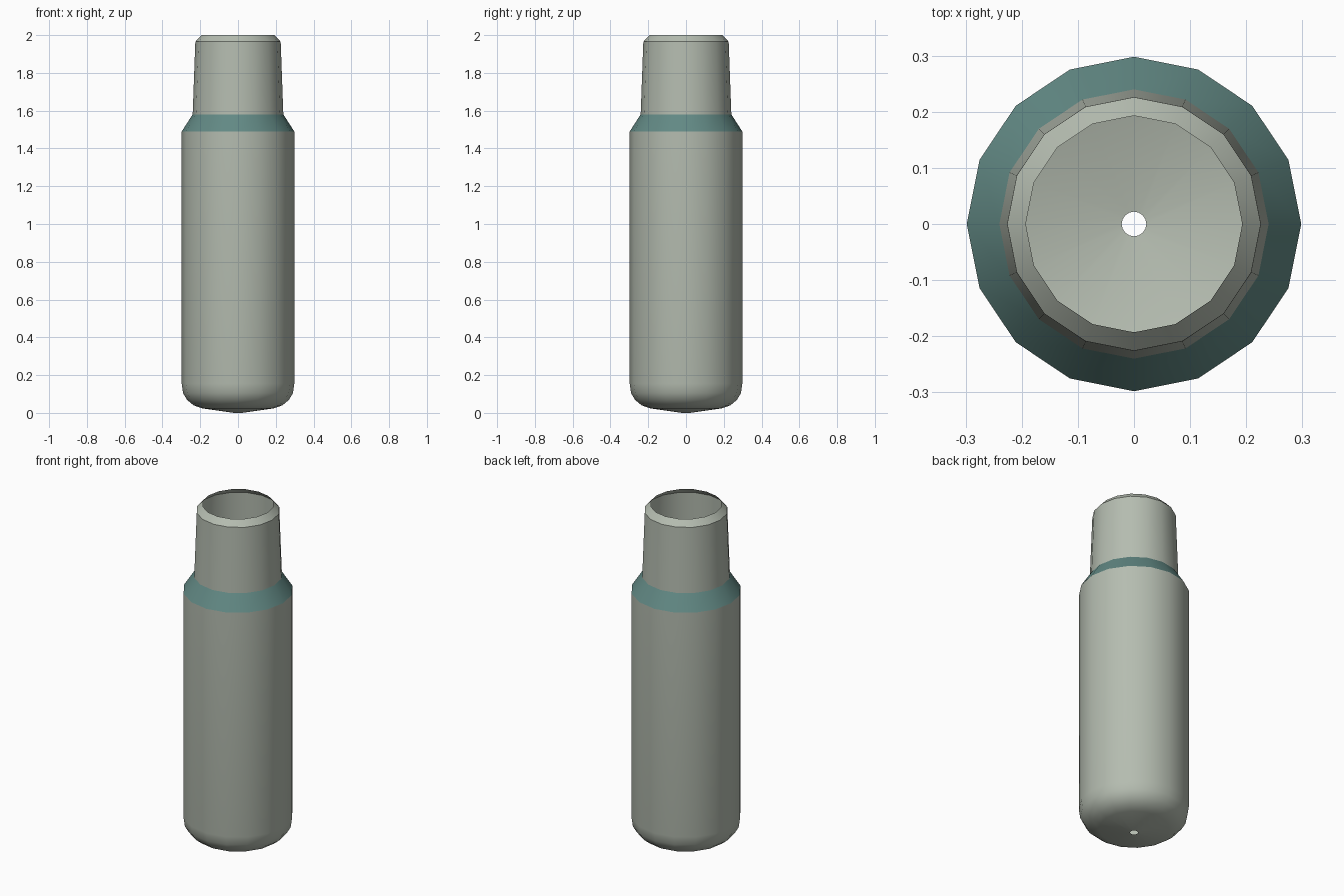
import bpy, bmesh, math

if "Cube" in bpy.data.objects:
    bpy.data.objects.remove(bpy.data.objects["Cube"])

SIDES = 16


def material(name, colour):
    mat = bpy.data.materials.new(name)
    mat.diffuse_color = (*colour, 1.0)
    mat.use_nodes = True
    mat.node_tree.nodes["Principled BSDF"].inputs["Base Color"].default_value = mat.diffuse_color
    return mat


grey = material("pale_grey_green", (0.46, 0.505, 0.435))
teal = material("muted_teal", (0.122, 0.25, 0.232))

# Open shell profile: (radius, height), from the bottom hole up to the rim
profile = [(0.022, 0.0), (0.19, 0.024), (0.235, 0.04), (0.269, 0.068),
           (0.291, 0.105), (0.298, 0.155), (0.298, 1.49),
           (0.24, 1.58), (0.226, 1.965), (0.193, 2.0)]
SHOULDER = 6  # profile segment forming the coloured shoulder band

bm = bmesh.new()
rings = []
for r, z in profile:
    ring = []
    for i in range(SIDES):
        a = 2 * math.pi * i / SIDES
        ring.append(bm.verts.new((r * math.cos(a), r * math.sin(a), z)))
    rings.append(ring)

# Skin the rings with outward-facing quads
for k in range(len(rings) - 1):
    low, high = rings[k], rings[k + 1]
    for i in range(SIDES):
        j = (i + 1) % SIDES
        face = bm.faces.new((low[i], low[j], high[j], high[i]))
        face.material_index = 1 if k == SHOULDER else 0

mesh = bpy.data.meshes.new("bottle_shell")
bm.to_mesh(mesh)
bm.free()
mesh.materials.append(grey)
mesh.materials.append(teal)
bottle = bpy.data.objects.new("bottle_shell", mesh)
bpy.context.collection.objects.link(bottle)

# Smooth around the body, crisp at shoulder and rim
bpy.context.view_layer.objects.active = bottle
bottle.select_set(True)
bpy.ops.object.shade_smooth_by_angle(angle=math.radians(30))
